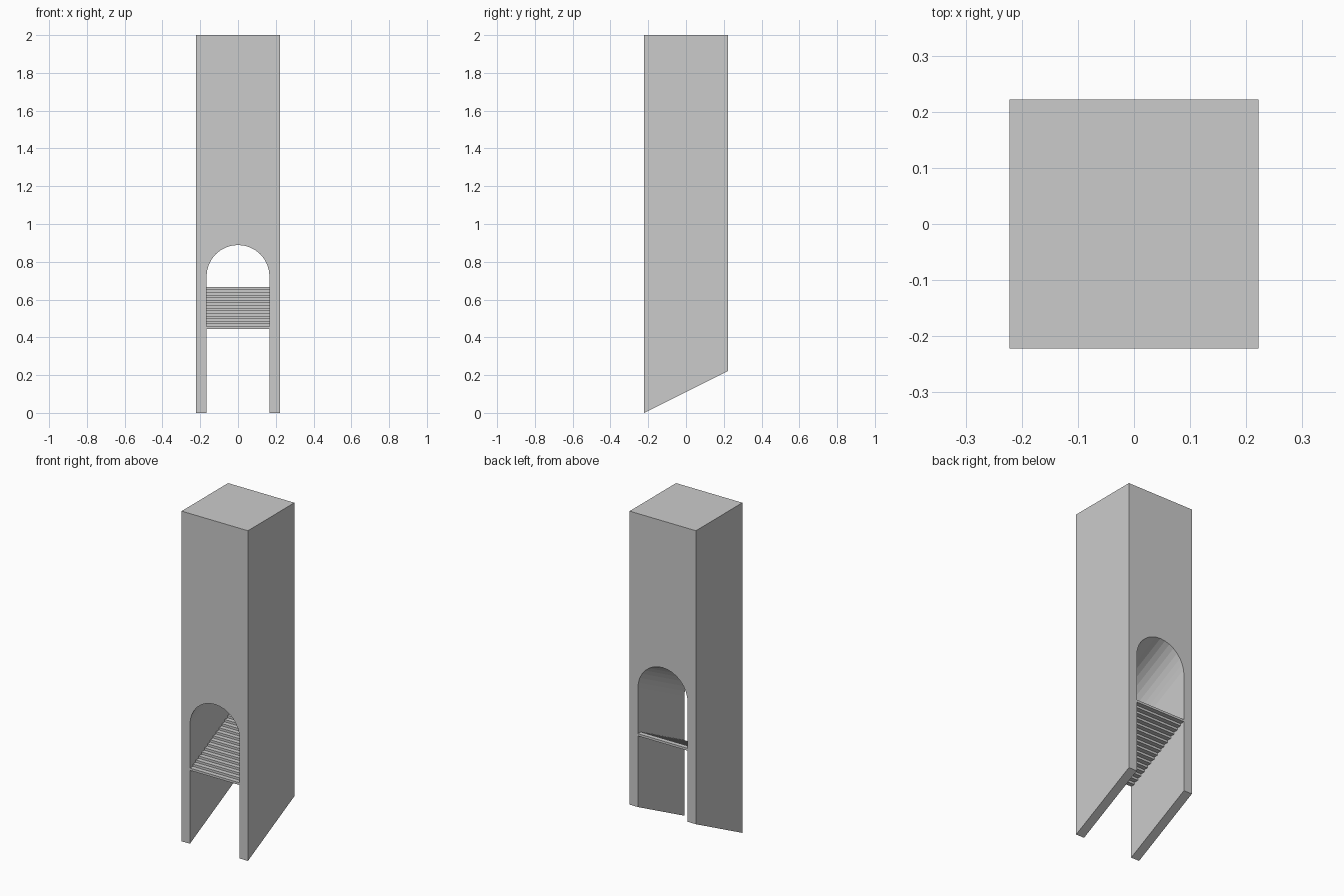
import bpy, bmesh, math
from mathutils import Matrix, Vector

if "Cube" in bpy.data.objects:
    bpy.data.objects.remove(bpy.data.objects["Cube"])

U = 2 / 9               # half width of the tower
OPEN = 0.75 * U         # half width of the passage
SPRING = 3.25 * U       # height where the arch starts
TOP = 2.0
SEGS = 16               # facets of the arch
STEPS = 16


def make_object(name, bm):
    bmesh.ops.recalc_face_normals(bm, faces=bm.faces)
    mesh = bpy.data.meshes.new(name)
    bm.to_mesh(mesh)
    bm.free()
    obj = bpy.data.objects.new(name, mesh)
    bpy.context.collection.objects.link(obj)
    return obj


# Tower: arched front profile swept to the back, its lower part rising with the stairs
profile = [(-U, TOP), (-U, 0), (-OPEN, 0)]
for i in range(SEGS + 1):
    a = math.pi * (1 - i / SEGS)
    profile.append((OPEN * math.cos(a), SPRING + OPEN * math.sin(a)))
profile += [(OPEN, 0), (U, 0), (U, TOP)]

bm = bmesh.new()
front = [bm.verts.new((x, -U, z)) for x, z in profile]
back = [bm.verts.new((x, U, z if z == TOP else z + U)) for x, z in profile]
bm.faces.new(front)
bm.faces.new(back[::-1])
n = len(profile)
for i in range(n):
    j = (i + 1) % n
    bm.faces.new((front[i], front[j], back[j], back[i]))
make_object("tower", bm)

# Stairs: thin slabs climbing from front to back
bm = bmesh.new()
depth, rise = 2 * U / STEPS, U / STEPS
for i in range(STEPS):
    centre = Vector((0, -U + (i + 0.5) * depth, 2 * U + (i + 0.5) * rise))
    size = Matrix.Diagonal((2 * OPEN, depth, rise, 1))
    bmesh.ops.create_cube(bm, size=1, matrix=Matrix.Translation(centre) @ size)
make_object("stairs", bm)
